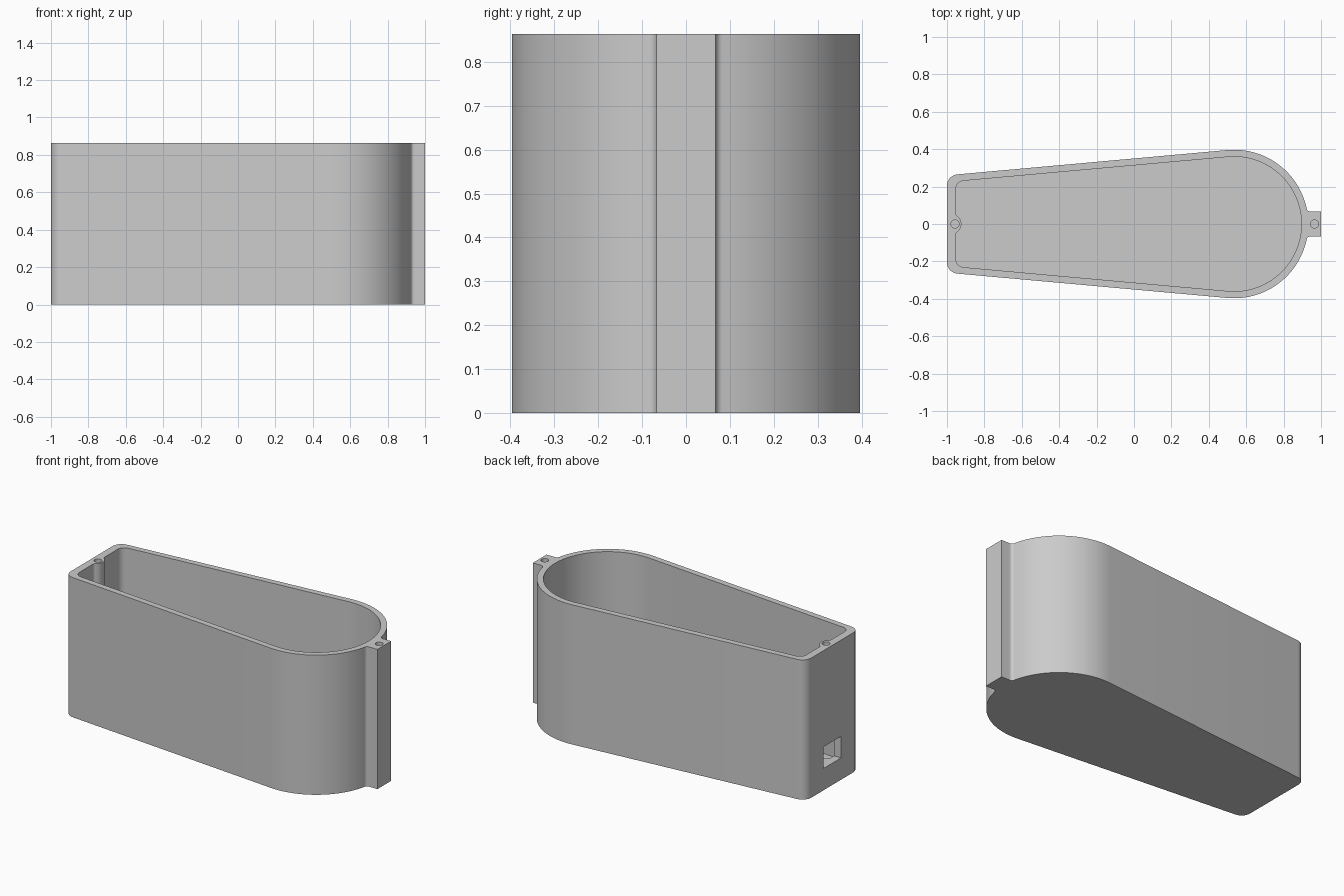
import bpy, bmesh
from math import sin, cos, radians, degrees, atan2, sqrt

default = bpy.data.objects.get("Cube")
if default:
    bpy.data.objects.remove(default, do_unlink=True)

HEIGHT, FLOOR = 0.863, 0.04
ROUND_X = 0.535          # centre of the big round end
TAPER = 5.15             # slope of the long walls, degrees
TAB_Y = 0.067            # half width of the screw tab

grey = bpy.data.materials.new("plain grey")
grey.use_nodes = True
colour = (0.6, 0.6, 0.6, 1)
grey.diffuse_color = colour
grey.node_tree.nodes["Principled BSDF"].inputs["Base Color"].default_value = colour


def arc(cx, cy, r, start, end, steps):
    angles = [radians(start + (end - start) * i / steps) for i in range(steps + 1)]
    return [(cx + r * cos(a), cy + r * sin(a)) for a in angles]


def mirrored(half):
    """Close a half outline by mirroring it across y = 0."""
    return half + [(x, -y) for x, y in reversed(half) if abs(y) > 1e-5]


def prism(name, outline, bottom, top):
    bm = bmesh.new()
    base = bm.faces.new([bm.verts.new((x, y, bottom)) for x, y in outline])
    side = bmesh.ops.extrude_face_region(bm, geom=[base])
    raised = [v for v in side["geom"] if isinstance(v, bmesh.types.BMVert)]
    bmesh.ops.translate(bm, verts=raised, vec=(0, 0, top - bottom))
    bmesh.ops.recalc_face_normals(bm, faces=bm.faces)
    mesh = bpy.data.meshes.new(name)
    bm.to_mesh(mesh)
    bm.free()
    mesh.materials.append(grey)
    obj = bpy.data.objects.new(name, mesh)
    bpy.context.collection.objects.link(obj)
    return obj


def wall_corner(round_r, corner_r, wall_x):
    """Corner arc at the narrow end, tangent to the tapered wall."""
    cx = wall_x + corner_r
    t = radians(TAPER)
    cy = (round_r - corner_r + (cx - ROUND_X) * sin(t)) / cos(t)
    return arc(cx, cy, corner_r, 90 + TAPER, 180, 10)


# Outer body: screw tab, fillet, round end, tapered wall, rounded corner
R, FILLET = 0.397, 0.02
fy = TAB_Y + FILLET
fx = ROUND_X + sqrt((R + FILLET) ** 2 - fy ** 2)
meet = degrees(atan2(fy, fx - ROUND_X))
outer = [(1, TAB_Y)]
outer += arc(fx, fy, FILLET, 270, 180 + meet, 8)
outer += arc(ROUND_X, 0, R, meet, 90 + TAPER, 40)[1:]
outer += wall_corner(R, 0.06, -1)
body = prism("case_body", mirrored(outer), 0, HEIGHT)

# Cavity outline, with the screw boss bulging in from the narrow end wall
WALL_X, BOSS_X, BOSS_R = -0.953, -0.975, 0.052
bx = WALL_X + FILLET
by = sqrt((BOSS_R + FILLET) ** 2 - (bx - BOSS_X) ** 2)
lean = degrees(atan2(by, bx - BOSS_X))
inner = arc(ROUND_X, 0, 0.36, 0, 90 + TAPER, 48)
inner += wall_corner(0.36, 0.045, WALL_X)
inner += arc(bx, by, FILLET, 180, 180 + lean, 8)
inner += arc(BOSS_X, 0, BOSS_R, lean, 0, 8)[1:]
cutters = [prism("cavity_cutter", mirrored(inner), FLOOR, HEIGHT + 0.1)]

# Screw holes in the boss and the tab
for name, x in (("boss_hole_cutter", -0.957), ("tab_hole_cutter", 0.965)):
    ring = arc(x, 0, 0.022, 0, 360, 24)[:-1]
    cutters.append(prism(name, ring, HEIGHT - 0.3, HEIGHT + 0.1))

# Cable opening through the narrow end wall
slot = [(-1.1, -0.085), (-0.88, -0.085), (-0.88, 0.085), (-1.1, 0.085)]
cutters.append(prism("cable_opening_cutter", slot, 0.135, 0.268))

bpy.context.view_layer.objects.active = body
for cutter in cutters:
    cutter.hide_render = True
    mod = body.modifiers.new(cutter.name, "BOOLEAN")
    mod.operation = "DIFFERENCE"
    mod.solver = "EXACT"
    mod.object = cutter
    bpy.ops.object.modifier_apply(modifier=mod.name)
    bpy.data.objects.remove(cutter, do_unlink=True)

# Smooth the curved walls, keep the rims crisp
bpy.ops.object.select_all(action="DESELECT")
body.select_set(True)
bpy.ops.object.shade_smooth_by_angle(angle=radians(30))
